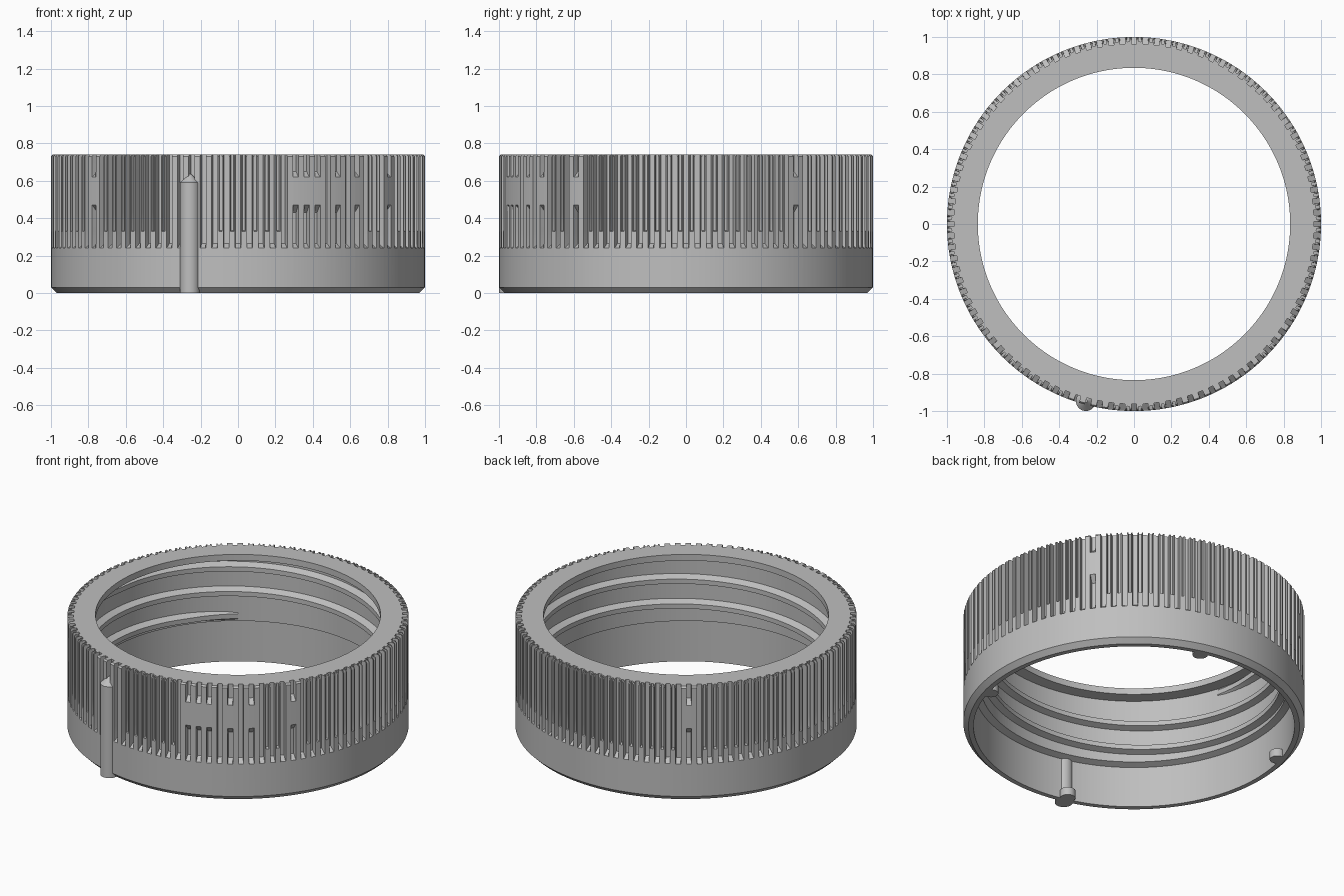
import bpy
import bmesh
from math import sin, cos, radians

if "Cube" in bpy.data.objects:
    bpy.data.objects.remove(bpy.data.objects["Cube"], do_unlink=True)

grey = bpy.data.materials.new("mid_grey")
grey.use_nodes = True
grey.diffuse_color = (0.52, 0.52, 0.52, 1)
grey.node_tree.nodes["Principled BSDF"].inputs["Base Color"].default_value = grey.diffuse_color


def add_object(name, bm):
    bmesh.ops.recalc_face_normals(bm, faces=bm.faces)
    mesh = bpy.data.meshes.new(name)
    bm.to_mesh(mesh)
    bm.free()
    mesh.materials.append(grey)
    obj = bpy.data.objects.new(name, mesh)
    bpy.context.collection.objects.link(obj)
    bpy.ops.object.select_all(action="DESELECT")
    obj.select_set(True)
    bpy.context.view_layer.objects.active = obj
    bpy.ops.object.shade_smooth_by_angle(angle=radians(25))
    return obj


def polar(r, degrees, z):
    a = radians(degrees)
    return (r * cos(a), r * sin(a), z)


def loft(bm, sections, closed):
    """Join equal-length closed sections into a skin."""
    loops = [[bm.verts.new(p) for p in s] for s in sections]
    n = len(loops[0])
    last = len(loops) if closed else len(loops) - 1
    for i in range(last):
        a, b = loops[i], loops[(i + 1) % len(loops)]
        for j in range(n):
            k = (j + 1) % n
            bm.faces.new((a[j], b[j], b[k], a[k]))
    if not closed:
        bm.faces.new(loops[0])
        bm.faces.new(loops[-1])


# Ring cross-section: the outer wall changes with the kind of station
LEVELS = [0.24, 0.265, 0.33, 0.335, 0.43, 0.47, 0.62, 0.65, 0.73]
INNER = [(0.835, 0.74), (0.835, 0.7), (0.9, 0.69), (0.9, 0.28),
         (0.94, 0.265), (0.94, 0)]


def ring_section(kind, angle):
    outer = [(0.97, 0), (1, 0.03)]
    for z in LEVELS:
        r = 1
        if kind == "minor" and z > 0.331:
            r = 0.975
        elif kind in ("major", "broken") and z > 0.25:
            r = 0.963
            if kind == "broken" and 0.45 < z < 0.63:
                r = 1
        outer.append((r, z))
    outer.append((min(outer[-1][0], 0.992), 0.74))
    return [polar(r, angle, z) for r, z in outer + INNER]


# Knurled ring with deep and shallow grooves; some deep ones are interrupted
COUNT = 100
PITCH = 360 / COUNT
BROKEN = [10, 35, 61, 80, 81, 82, 84, 86, 90]
PLAIN = BROKEN + [70, 71, 72]

sections = []


def groove(kind, centre, half):
    for k, offset in (("land", -half - 0.1), (kind, -half),
                      (kind, half), ("land", half + 0.1)):
        sections.append(ring_section(k, centre + offset))


for i in range(COUNT):
    groove("broken" if i in BROKEN else "major", i * PITCH, 0.8)
    if i not in PLAIN and (i + 1) % COUNT not in PLAIN:
        groove("minor", (i + 0.5) * PITCH, 0.4)

bm = bmesh.new()
loft(bm, sections, True)
add_object("knurled_ring", bm)

# Helical thread inside the ring, fading out at both ends
STEPS = 220
sections = []
for i in range(STEPS + 1):
    t = i / STEPS
    turn = -1 + 2.2 * t
    angle = 125 + 360 * turn
    z = 0.475 + 0.16 * turn
    crest = 0.862 + 0.035 * max(0, 1 - min(t, 1 - t) * 40)
    sections.append([polar(0.91, angle, z - 0.035), polar(crest, angle, z - 0.018),
                     polar(crest, angle, z + 0.012), polar(0.91, angle, z + 0.035)])
bm = bmesh.new()
loft(bm, sections, False)
add_object("inner_thread", bm)


def post(name, r, angle, rad, height, tip=0):
    """Upright rod with an optional pointed top."""
    sides = 32
    rows = [(rad, 0), (rad, height)]
    if tip:
        rows.append((0.008, height + tip))
    x, y, _ = polar(r, angle, 0)
    bm = bmesh.new()
    loft(bm, [[(x + rr * cos(radians(360 * k / sides)),
                y + rr * sin(radians(360 * k / sides)), z)
               for k in range(sides)] for rr, z in rows], False)
    add_object(name, bm)


# Index pin on the outside and small retaining tabs at the lower inside edge
PIN_ANGLE = -105.2
post("index_pin", 0.981, PIN_ANGLE, 0.053, 0.59, 0.045)
for n in range(4):
    post(f"retaining_tab_{n + 1}", 0.925, PIN_ANGLE + 90 * n, 0.045, 0.05)
